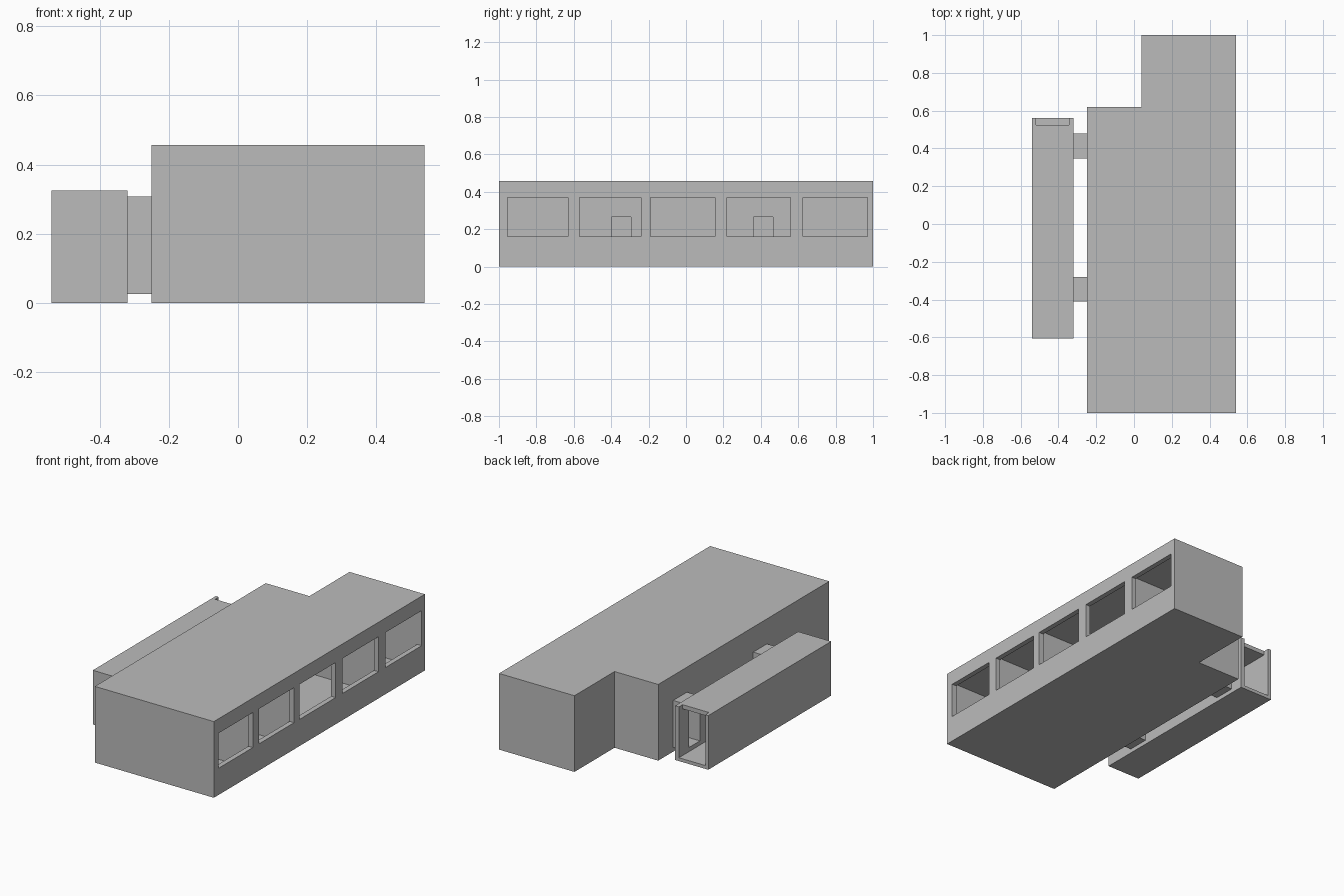
import bpy, bmesh

if "Cube" in bpy.data.objects:
    bpy.data.objects.remove(bpy.data.objects["Cube"], do_unlink=True)

grey = bpy.data.materials.new("plain grey")
grey.use_nodes = True
grey.diffuse_color = (0.5, 0.5, 0.5, 1)
grey.node_tree.nodes["Principled BSDF"].inputs["Base Color"].default_value = (0.5, 0.5, 0.5, 1)


def prism(name, outline, z):
    """Extrude a counter-clockwise floor outline between two heights."""
    bm = bmesh.new()
    base = bm.faces.new([bm.verts.new((x, y, z[0])) for x, y in outline])
    top = bmesh.ops.extrude_face_region(bm, geom=[base])["geom"]
    bmesh.ops.translate(bm, vec=(0, 0, z[1] - z[0]),
                        verts=[v for v in top if isinstance(v, bmesh.types.BMVert)])
    bmesh.ops.recalc_face_normals(bm, faces=bm.faces)
    mesh = bpy.data.meshes.new(name)
    bm.to_mesh(mesh)
    bm.free()
    mesh.materials.append(grey)
    ob = bpy.data.objects.new(name, mesh)
    bpy.context.scene.collection.objects.link(ob)
    return ob


def box(name, x, y, z):
    return prism(name, [(x[0], y[0]), (x[1], y[0]), (x[1], y[1]), (x[0], y[1])], z)


def cut(ob, x, y, z):
    """Carve a box-shaped opening out of a part."""
    cutter = box("cutter", x, y, z)
    cutter.hide_render = True
    mod = ob.modifiers.new("opening", 'BOOLEAN')
    mod.operation = 'DIFFERENCE'
    mod.solver = 'EXACT'
    mod.object = cutter
    bpy.context.view_layer.objects.active = ob
    bpy.ops.object.modifier_apply(modifier=mod.name)
    bpy.data.objects.remove(cutter, do_unlink=True)


# Main building: stepped footprint, hollow rooms, a row of windows
main = prism("main_building", [(-0.25, -1), (0.54, -1), (0.54, 1), (0.04, 1),
                               (0.04, 0.62), (-0.25, 0.62)], (0, 0.457))
for y in [(-0.97, -0.615), (-0.585, -0.23), (-0.2, 0.575)]:
    cut(main, (-0.22, 0.51), y, (0.02, 0.39))
cut(main, (0.07, 0.51), (0.605, 0.975), (0.02, 0.39))
for y in [(-0.955, -0.63), (-0.57, -0.24), (-0.19, 0.155), (0.22, 0.56), (0.625, 0.97)]:
    cut(main, (0.48, 0.6), y, (0.16, 0.37))

# Side annex: long hollow bar, open at the back with its roof set back
annex = box("side_annex", (-0.54, -0.32), (-0.605, 0.56), (0, 0.325))
cut(annex, (-0.52, -0.345), (-0.585, 0.7), (0.02, 0.3))
cut(annex, (-0.52, -0.345), (0.525, 0.7), (0.2, 0.4))

# Two link passages with doorways through both buildings
for name, y in [("front_link", -0.345), ("back_link", 0.413)]:
    link = box(name, (-0.32, -0.25), (y - 0.065, y + 0.065), (0.025, 0.307))
    for part in (link, main, annex):
        cut(part, (-0.4, -0.2), (y - 0.052, y + 0.052), (0.045, 0.265))
